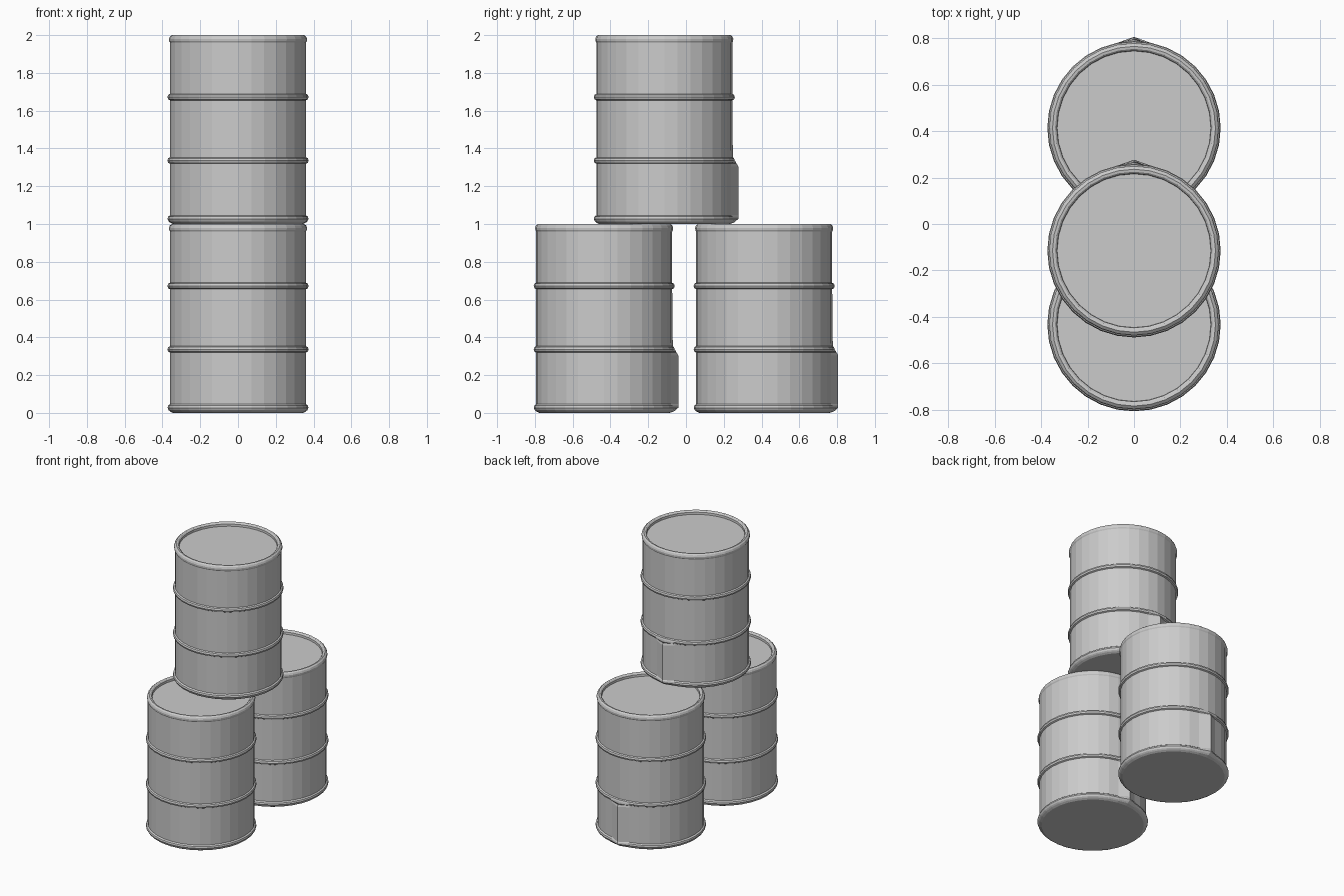
import bpy
import bmesh
import math

if "Cube" in bpy.data.objects:
    bpy.data.objects.remove(bpy.data.objects["Cube"])

SIDES = 32

steel = bpy.data.materials.new("steel_grey")
steel.diffuse_color = (0.6, 0.6, 0.6, 1.0)
steel.use_nodes = True
steel.node_tree.nodes["Principled BSDF"].inputs["Base Color"].default_value = steel.diffuse_color


def hoop(z, r=0.36, bulge=0.0135, half=0.017):
    """Rounded rolling hoop as a run of (radius, height) points."""
    return [(r + bulge * math.sin(math.pi * i / 4), z - half * math.cos(math.pi * i / 4))
            for i in range(5)]


# Side profile of one drum, from the bottom up to the recessed lid
profile = [(0.325, 0.0), (0.345, 0.0), (0.359, 0.007), (0.367, 0.014),
           (0.373, 0.027), (0.370, 0.039), (0.360, 0.046), (0.360, 0.305)]
profile += hoop(0.336) + hoop(0.672)
profile += [(0.360, 0.960), (0.3645, 0.968), (0.3655, 0.980), (0.361, 0.992),
            (0.351, 1.0), (0.340, 0.998), (0.332, 0.990), (0.331, 0.974)]


def seam_radius(r, z):
    """Raised seam at the back, fading out at the lower hoop and the base."""
    if z < 0.005 or z > 0.36:
        return r
    top = 0.392 - 0.6 * max(0.0, z - 0.305)
    return max(r, min(top, 0.360 + 1.2 * z))


def drum(name, y, z0):
    bm = bmesh.new()
    rings = []
    for r, z in profile:
        ring = []
        for i in range(SIDES):
            a = math.pi / 2 + 2 * math.pi * i / SIDES
            rr = seam_radius(r, z) if i == 0 else r
            ring.append(bm.verts.new((rr * math.cos(a), rr * math.sin(a), z)))
        rings.append(ring)
    # Wall, rims and hoops
    for lo, hi in zip(rings, rings[1:]):
        for i in range(SIDES):
            j = (i + 1) % SIDES
            bm.faces.new((lo[i], lo[j], hi[j], hi[i]))
    # Base and lid
    bm.faces.new(rings[0][::-1])
    bm.faces.new(rings[-1])
    mesh = bpy.data.meshes.new(name)
    bm.to_mesh(mesh)
    bm.free()
    mesh.materials.append(steel)
    ob = bpy.data.objects.new(name, mesh)
    ob.location = (0, y, z0)
    bpy.context.collection.objects.link(ob)


# Two drums on the ground and one stacked across them
drum("front_drum", -0.433, 0.0)
drum("back_drum", 0.414, 0.0)
drum("top_drum", -0.115, 1.0)
